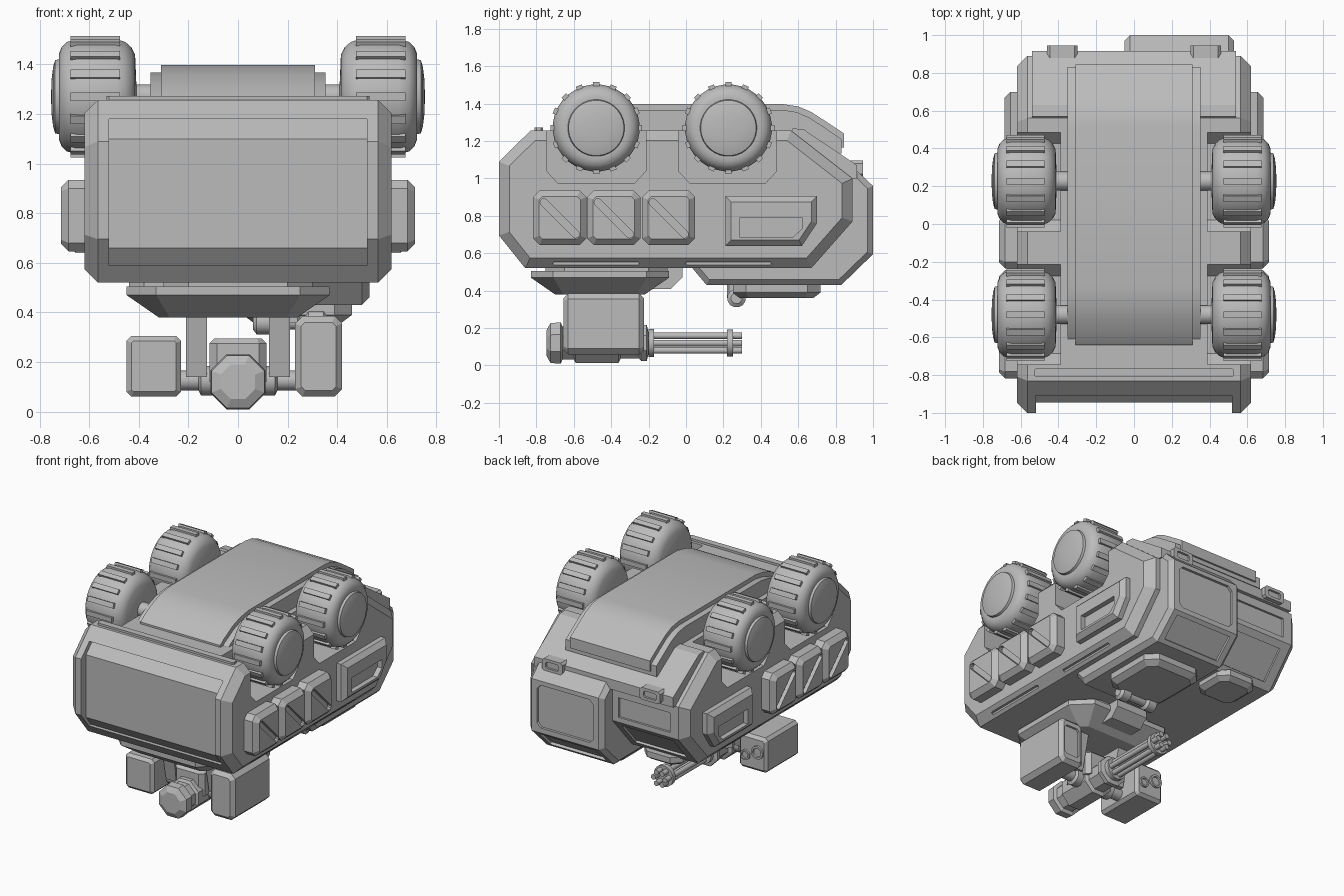
import bpy, bmesh, math
from mathutils import Matrix, Vector

if "Cube" in bpy.data.objects:
    bpy.data.objects.remove(bpy.data.objects["Cube"])

grey = bpy.data.materials.new("plain grey")
grey.diffuse_color = (0.5, 0.5, 0.5, 1)
grey.use_nodes = True
grey.node_tree.nodes["Principled BSDF"].inputs["Base Color"].default_value = grey.diffuse_color


def finish(name, bm, smooth=False):
    bmesh.ops.recalc_face_normals(bm, faces=bm.faces)
    me = bpy.data.meshes.new(name)
    bm.to_mesh(me)
    bm.free()
    if smooth:
        me.shade_smooth()
        me.set_sharp_from_angle(angle=math.radians(32))
    me.materials.append(grey)
    ob = bpy.data.objects.new(name, me)
    bpy.context.collection.objects.link(ob)
    return ob


def loft(name, rings, smooth=False):
    bm = bmesh.new()
    vs = [[bm.verts.new(p) for p in r] for r in rings]
    n = len(vs[0])
    for a, b in zip(vs, vs[1:]):
        for i in range(n):
            bm.faces.new((a[i], a[(i + 1) % n], b[(i + 1) % n], b[i]))
    bm.faces.new(vs[0])
    bm.faces.new(vs[-1])
    return finish(name, bm, smooth)


def place(axis, t, u, v):
    return {'x': (t, u, v), 'y': (u, t, v), 'z': (u, v, t)}[axis]


def inset(pts, d):
    if not d:
        return pts
    n = len(pts)
    area = sum(pts[i - 1][0] * pts[i][1] - pts[i][0] * pts[i - 1][1] for i in range(n))
    s = 1 if area > 0 else -1
    out = []
    for i in range(n):
        p, q, r = (Vector(pts[j % n]) for j in (i - 1, i, i + 1))
        e, f = (q - p).normalized(), (r - q).normalized()
        m, k = Vector((-e.y, e.x)) * s, Vector((-f.y, f.x)) * s
        out.append(tuple(q + (m + k) * d / (1 + m.dot(k))))
    return out


def slab(name, pts, axis, a, b, ca=0, cb=0, smooth=False):
    # extruded outline with optional chamfers at either end
    g = 1 if b > a else -1
    steps = [(a, ca)] + ([(a + ca * g, 0)] if ca else [])
    steps += ([(b - cb * g, 0)] if cb else []) + [(b, cb)]
    return loft(name, [[place(axis, t, *p) for p in inset(pts, d)] for t, d in steps], smooth)


def octo(u0, u1, v0, v1, c):
    return [(u0 + c, v0), (u1 - c, v0), (u1, v0 + c), (u1, v1 - c),
            (u1 - c, v1), (u0 + c, v1), (u0, v1 - c), (u0, v0 + c)]


def lathe(name, prof, axis, cu, cv, n=24, smooth=True):
    ang = [2 * math.pi * (i + .5) / n for i in range(n)]
    return loft(name, [[place(axis, t, cu + r * math.cos(w), cv + r * math.sin(w)) for w in ang]
                       for t, r in prof], smooth)


def rod(name, axis, a, b, cu, cv, r, n=16):
    return lathe(name, [(a, r), (b, r)], axis, cu, cv, n)


def cut(ob, *cutters):
    for c in cutters:
        m = ob.modifiers.new("cut", 'BOOLEAN')
        m.operation, m.solver, m.object = 'DIFFERENCE', 'EXACT', c
    dg = bpy.context.evaluated_depsgraph_get()
    me = bpy.data.meshes.new_from_object(ob.evaluated_get(dg))
    ob.modifiers.clear()
    ob.data = me
    for c in cutters:
        bpy.data.objects.remove(c)


def groove(p, q, t0, t1, depth, xa, xb):
    # cutter that sinks a panel into a sloping edge p-q of a side profile
    p, q = Vector(p), Vector(q)
    d = q - p
    nrm = Vector((d.y, -d.x)).normalized()
    a, b = p + d * t0, p + d * t1
    pts = [a - nrm * depth, b - nrm * depth, b + nrm * .06, a + nrm * .06]
    return slab("cutter", [tuple(v) for v in pts], 'x', xa, xb)


# armoured hull with wheel wells, front panel recess and rear window
hull_pts = [(-1, .695), (-.86, .52), (.67, .52), (.89, .77), (.89, 1.0),
            (.56, 1.257), (-.83, 1.257), (-1, 1.09)]
hull = slab("hull", hull_pts, 'x', -.62, .62, .055, .055)
cutters = [slab("cutter", [(-1.1, .59), (-.89, .59), (-.945, .66), (-.945, 1.10),
                           (-.865, 1.18), (-1.1, 1.18)], 'x', -.52, .52)]
for s in (1, -1):
    for y0, y1 in ((-.745, -.215), (-.04, .485)):
        cutters.append(slab("cutter", [(y0, 1.6), (y0, 1.04), (y0 + .06, .975), (y1 - .06, .975),
                                       (y1, 1.04), (y1, 1.6)], 'x', s * .39, s * .9))
    for y0, y1 in ((-.71, -.25), (0, .455)):
        cutters.append(slab("cutter", octo(y0, y1, .537, .552, .004), 'x', s * .58, s * .8))
cutters.append(groove((.67, .52), (.89, .77), .15, .85, .015, -.5, -.1))
cutters.append(groove((.89, .77), (.89, 1.0), .15, .75, .015, -.5, -.1))
cut(hull, *cutters)
slab("front_panel_strip", octo(-.53, .53, -.81, -.765, .01), 'z', 1.24, 1.272)

# offset rear cab with two windows
cab = slab("rear_cab", [(.03, .525), (.11, .43), (.83, .43), (1, .595), (1, .96),
                        (.91, 1.045), (.6, 1.0)], 'x', -.05, .53, .03, .03)
cut(cab, groove((.83, .43), (1, .595), .13, .87, .018, .02, .46),
    slab("cutter", octo(.02, .46, .63, .93, .03), 'y', .982, 1.1))

# sloping rear roof plate and its hinges
slab("roof_plate", [(.56, 1.24), (.57, 1.268), (.63, 1.262), (.915, 1.07), (.915, 1.0), (.84, 1.0)],
     'x', -.54, .54)
for s in (1, -1):
    h = slab("roof_hinge", octo(s * .38 - .08, s * .38 + .08, 1.01, 1.095, .015), 'y', .88, .945)
    cut(h, slab("cutter", octo(s * .38 - .05, s * .38 + .05, 1.03, 1.075, .01), 'y', .93, 1.1))

# curved belly cover with lower side flanges
arch = [(-.64, 1.27), (-.60, 1.30), (-.5, 1.355), (-.42, 1.382), (-.33, 1.397), (.52, 1.397),
        (.6, 1.385), (.67, 1.355), (.74, 1.31), (.845, 1.24), (.845, 1.165)]
slab("belly_cover", arch + [(.79, 1.165), (.66, 1.2), (-.64, 1.2)], 'x', -.31, .31, smooth=True)
flange = [(y * .985, z - .03) for y, z in arch]
slab("belly_flange", flange + [(.78, 1.12), (.64, 1.15), (-.63, 1.15)], 'x', -.353, .353, smooth=True)

# side pods with diagonal slots, and rear side panel
for s in (1, -1):
    for y in (-.675, -.386, -.093):
        pod = slab("side_pod", octo(y - .142, y + .142, .645, .935, .035), 'x', s * .6, s * .715, 0, .032)
        cap = []
        for i in range(12):
            w = math.radians(-45 + 90 + 180 * (i % 6) / 5 + (180 if i > 5 else 0))
            e = .085 if i < 6 else -.085
            cap.append((y - e + .02 * math.cos(w + math.pi / 4 - math.pi / 4 + 0),
                        .787 + e + .02 * math.sin(w)))
        cut(pod, slab("cutter", cap, 'x', s * .69, s * .8))
    panel = slab("rear_side_panel", [(.21, .64), (.62, .64), (.70, .76), (.70, .905), (.21, .905)],
                 'x', s * .6, s * .685, 0, .03)
    cut(panel, slab("cutter", [(.29, .685), (.57, .685), (.62, .73), (.62, .79), (.29, .79)],
                    'x', s * .65, s * .8))

# wheels with tread bars
tyre = [(.30, .05), (.41, .05), (.415, .17), (.43, .2), (.455, .222), (.49, .233), (.65, .233),
        (.69, .222), (.712, .2), (.722, .175), (.722, .152), (.738, .148), (.746, .12),
        (.752, .07), (.754, .01)]
for s in (1, -1):
    for y in (-.48, .227):
        lathe("wheel", [(s * t, r) for t, r in tyre], 'x', y, 1.27, 32)
        bm = bmesh.new()
        for i in range(16):
            m = (Matrix.Translation((s * .575, y, 1.27)) @ Matrix.Rotation(math.tau * i / 16, 4, 'X')
                 @ Matrix.Translation((0, 0, .23)) @ Matrix.Diagonal((.2, .034, .03, 1)))
            bmesh.ops.create_cube(bm, size=1, matrix=m)
        finish("tyre_tread", bm)


def frustum(name, x0, x1, y0, y1, c, levels):
    loft(name, [[(u, v, z) for u, v in inset(octo(x0, x1, y0, y1, c), d)] for z, d in levels])


# hatches and periscope under the cab and hull
frustum("cab_hatch", .02, .46, .25, .72, .07, [(.44, 0), (.39, 0), (.36, .04)])
frustum("hull_hatch", -.44, -.14, .42, .72, .06, [(.53, 0), (.49, 0), (.465, .035)])
rod("periscope_bar", 'x', .06, .34, .27, .36, .03)
for x in (.06, .27):
    lathe("periscope_end", [(x, .03), (x + .015, .05), (x + .075, .05), (x + .09, .03)], 'x', .27, .36, 12)
slab("periscope_mount", octo(.16, .25, .22, .33, .01), 'z', .36, .45)

# turret base and yoke
frustum("turret_neck", -.3, .3, -.75, -.1, .1, [(.53, 0), (.49, 0)])
frustum("turret_base", -.45, .37, -.83, -.09, .12, [(.505, 0), (.47, 0), (.38, .13)])
slab("turret_rear_box", [(-.2, .52), (-.02, .52), (-.02, .47), (-.08, .41), (-.2, .41)], 'x', -.12, .12)
for s in (1, -1):
    slab("yoke_arm", [(-.55, .39), (-.3, .39), (-.36, .14), (-.5, .14)], 'x', s * .125, s * .21)
    lathe("trunnion", [(s * .1, .06), (s * .15, .06), (s * .16, .04), (s * .25, .04)], 'x', -.43, .125)

# rotary gun pointing to the rear
lathe("gun_body", [(-.745, .075), (-.725, .115), (-.67, .12), (-.66, .095), (-.6, .095), (-.59, .115),
                   (-.36, .115), (-.35, .09), (-.25, .09), (-.24, .105), (-.21, .105), (-.2, .06)],
      'y', 0, .12, 8, False)
slab("gun_feed_box", octo(-.115, .115, -.56, -.32, .03), 'z', .12, .295, 0, .02)
for a, b, r in ((-.2, -.17, .075), (.22, .25, .074)):
    rod("barrel_clamp", 'y', a, b, 0, .12, r, 20)
for i in range(6):
    w = math.tau * i / 6
    rod("barrel", 'y', -.22, .3, .045 * math.cos(w), .12 + .045 * math.sin(w), .018, 12)

# left sensor box with lenses, right ammunition box with door
slab("sensor_box", octo(-.45, -.23, .06, .305, .02), 'y', -.62, -.25, .02, .02)
for x, z, r in ((-.385, .2, .045), (-.29, .16, .035)):
    lathe("sensor_lens", [(-.26, r), (-.235, r), (-.235, r * .7), (-.245, r * .65)], 'y', x, z, 20)
box = slab("ammunition_box", octo(.23, .42, .06, .385, .03), 'y', -.655, -.225, .025, .025)
cut(box, slab("cutter", octo(.27, .385, .12, .33, .015), 'y', -.24, -.1))
